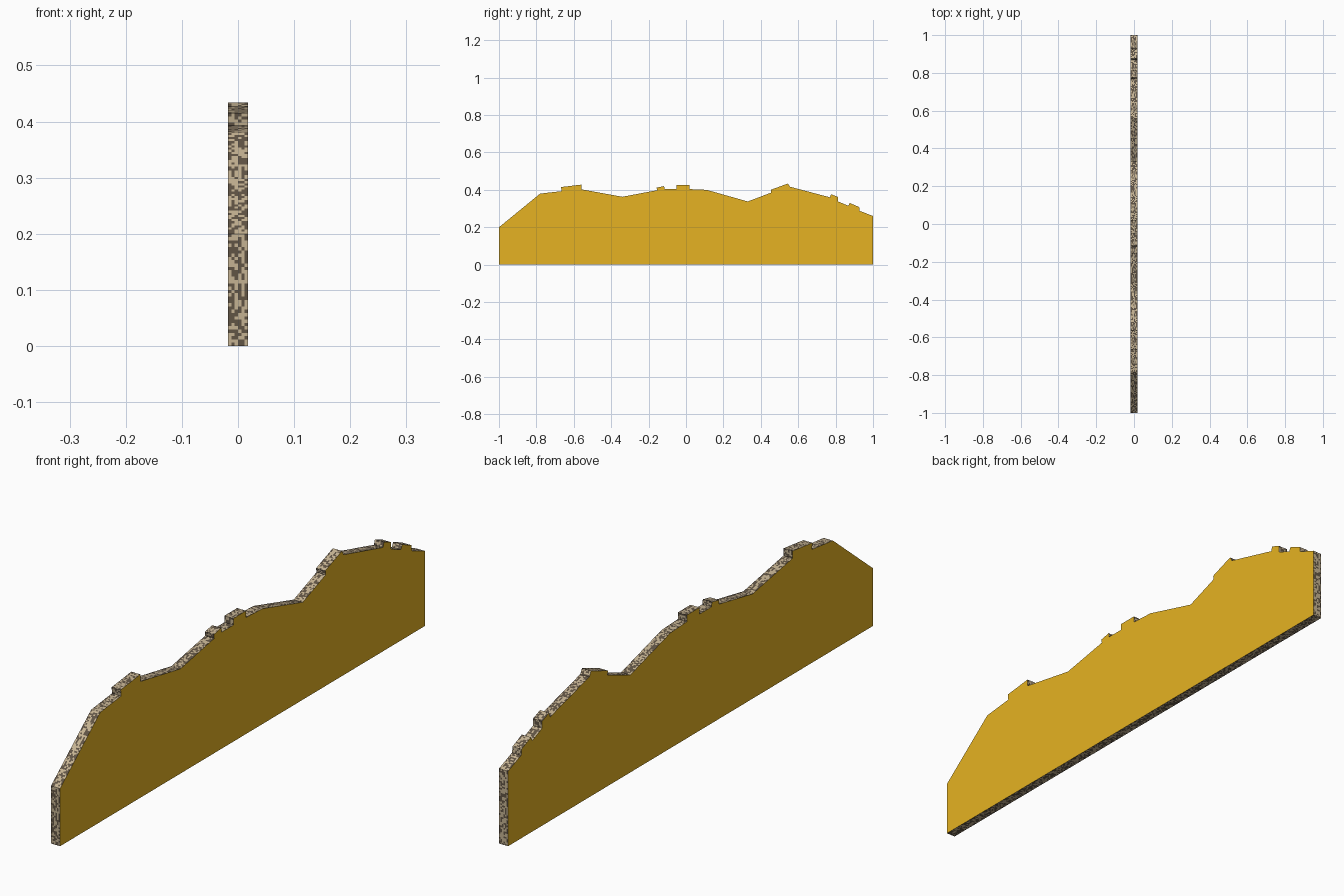
import bpy, bmesh, math, random
from mathutils import Vector

if "Cube" in bpy.data.objects:
    bpy.data.objects.remove(bpy.data.objects["Cube"])

random.seed(4)
HALF = 0.0175   # half thickness of the panel
TILE = 0.006    # size of the speckles on the rim
ACROSS = 6


def material(name, rgb):
    m = bpy.data.materials.new(name)
    m.diffuse_color = (*rgb, 1.0)
    m.use_nodes = True
    m.node_tree.nodes["Principled BSDF"].inputs["Base Color"].default_value = m.diffuse_color
    return m


gold = material("gold face", (0.79, 0.45, 0.016))
beige = material("beige speckle", (0.56, 0.45, 0.29))
brown = material("dark brown speckle", (0.12, 0.09, 0.06))

# Wavy top outline (y, z) with small raised steps
outline = [
    (-1, 0), (-1, 0.20), (-0.78, 0.38), (-0.665, 0.393), (-0.668, 0.415),
    (-0.56, 0.428), (-0.56, 0.403), (-0.34, 0.363), (-0.155, 0.398),
    (-0.157, 0.412), (-0.117, 0.42), (-0.115, 0.404), (-0.05, 0.404),
    (-0.05, 0.427), (0.02, 0.427), (0.02, 0.404), (0.11, 0.40),
    (0.33, 0.338), (0.455, 0.385), (0.453, 0.40), (0.545, 0.434),
    (0.555, 0.417), (0.77, 0.36), (0.775, 0.377), (0.813, 0.362),
    (0.813, 0.338), (0.868, 0.315), (0.875, 0.33), (0.926, 0.308),
    (0.928, 0.288), (1, 0.26), (1, 0),
]
points = [Vector((0, y, z)) for y, z in outline]
bm = bmesh.new()

# Broad gold sides
for side in (-1, 1):
    ring = [bm.verts.new(p + Vector((side * HALF, 0, 0))) for p in points]
    bm.faces.new(ring if side < 0 else ring[::-1])

# Speckled rim: each outline segment is a fine grid of small tiles
for a, b in zip(points, points[1:] + points[:1]):
    n = max(1, math.ceil((b - a).length / TILE))
    grid = [[bm.verts.new(a.lerp(b, i / n) + Vector((HALF * (2 * j / ACROSS - 1), 0, 0)))
             for j in range(ACROSS + 1)] for i in range(n + 1)]
    for i in range(n):
        for j in range(ACROSS):
            f = bm.faces.new((grid[i][j], grid[i][j + 1],
                              grid[i + 1][j + 1], grid[i + 1][j]))
            f.material_index = random.choice((1, 2))

bmesh.ops.remove_doubles(bm, verts=bm.verts, dist=1e-6)
for f in bm.faces:
    f.normal_update()
# Orient everything outwards
for f in bm.faces:
    if len(f.verts) > 4 and f.normal.x * f.calc_center_median().x < 0:
        f.normal_flip()
bottom = [f for f in bm.faces if f.calc_center_median().z < 1e-6]
if bottom[0].normal.z > 0:
    for f in bm.faces:
        if len(f.verts) == 4:
            f.normal_flip()

mesh = bpy.data.meshes.new("scalloped_panel")
bm.to_mesh(mesh)
bm.free()
for m in (gold, beige, brown):
    mesh.materials.append(m)
bpy.context.collection.objects.link(bpy.data.objects.new("scalloped_panel", mesh))
